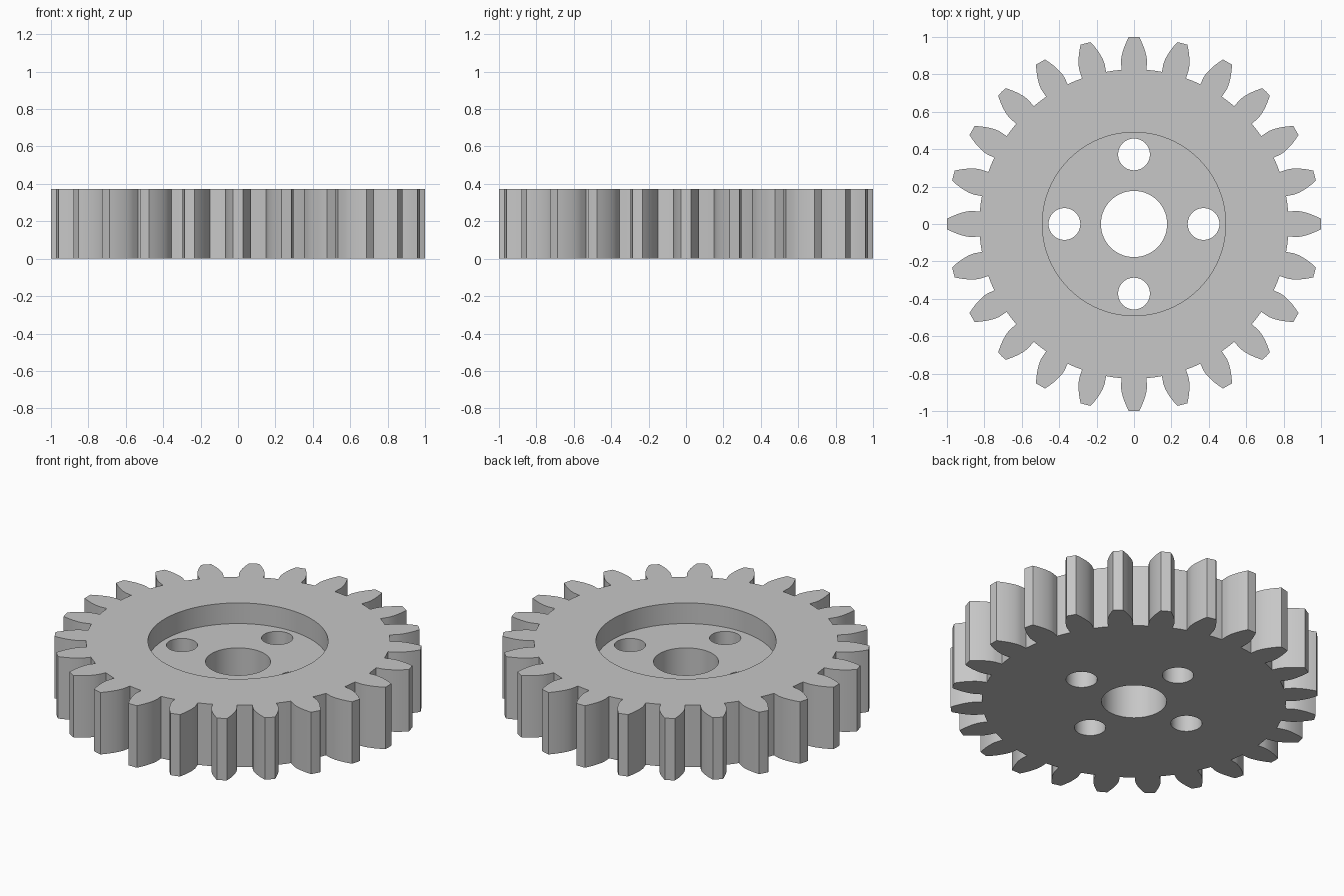
import bpy, bmesh
from math import pi, sin, cos, tan, acos, radians

if "Cube" in bpy.data.objects:
    bpy.data.objects.remove(bpy.data.objects["Cube"], do_unlink=True)

# Gear proportions, from a tip radius of 1
TEETH = 24
MODULE = 2 / (TEETH + 2)
PITCH_R = MODULE * TEETH / 2
BASE_R = PITCH_R * cos(radians(20))
ROOT_R = PITCH_R - 1.25 * MODULE
HEIGHT, FLOOR_Z = 0.372, 0.248
FLANK_STEPS = 8

steel = bpy.data.materials.new("light_grey_metal")
steel.use_nodes = True
grey = (0.57, 0.57, 0.57, 1)
steel.diffuse_color = grey
steel.node_tree.nodes["Principled BSDF"].inputs["Base Color"].default_value = grey


def inv(a):
    return tan(a) - a


def prism(name, outline, z0, z1):
    """Extrude a closed outline from z0 to z1."""
    bm = bmesh.new()
    face = bm.faces.new([bm.verts.new((x, y, z0)) for x, y in outline])
    grown = bmesh.ops.extrude_face_region(bm, geom=[face])["geom"]
    verts = [v for v in grown if isinstance(v, bmesh.types.BMVert)]
    bmesh.ops.translate(bm, vec=(0, 0, z1 - z0), verts=verts)
    bmesh.ops.recalc_face_normals(bm, faces=bm.faces)
    mesh = bpy.data.meshes.new(name)
    bm.to_mesh(mesh)
    bm.free()
    mesh.materials.append(steel)
    obj = bpy.data.objects.new(name, mesh)
    bpy.context.collection.objects.link(obj)
    return obj


def circle(r, cx=0, cy=0, n=64):
    return [(cx + r * cos(2 * pi * i / n), cy + r * sin(2 * pi * i / n)) for i in range(n)]


# One tooth: radial foot, involute flank, tip, mirrored flank, middle of root
half = pi / (2 * TEETH) + inv(radians(20))
flank = [(ROOT_R, half)]
for i in range(FLANK_STEPS + 1):
    r = BASE_R + (1 - BASE_R) * i / FLANK_STEPS
    flank.append((r, half - inv(acos(min(1, BASE_R / r)))))
tooth = [(r, -a) for r, a in flank] + [(1, 0)] + flank[::-1] + [(ROOT_R, pi / TEETH)]
outline = []
for k in range(TEETH):
    turn = 2 * pi * k / TEETH
    outline += [(r * cos(a + turn), r * sin(a + turn)) for r, a in tooth]
gear = prism("spur_gear", outline, 0, HEIGHT)

# Recess, shaft bore and four bolt holes
cutters = [prism("recess_cutter", circle(0.49, n=96), FLOOR_Z, 1),
           prism("bore_cutter", circle(0.177), -1, 1)]
for k in range(4):
    a = k * pi / 2
    cutters.append(prism("bolt_hole_cutter", circle(0.085, 0.372 * cos(a), 0.372 * sin(a), 48), -1, 1))

bpy.ops.object.select_all(action="DESELECT")
gear.select_set(True)
bpy.context.view_layer.objects.active = gear
for cutter in cutters:
    mod = gear.modifiers.new("cut", "BOOLEAN")
    mod.operation = "DIFFERENCE"
    mod.solver = "EXACT"
    mod.object = cutter
    bpy.ops.object.modifier_apply(modifier=mod.name)
    bpy.data.objects.remove(cutter, do_unlink=True)

bpy.ops.object.shade_smooth_by_angle(angle=radians(30))
